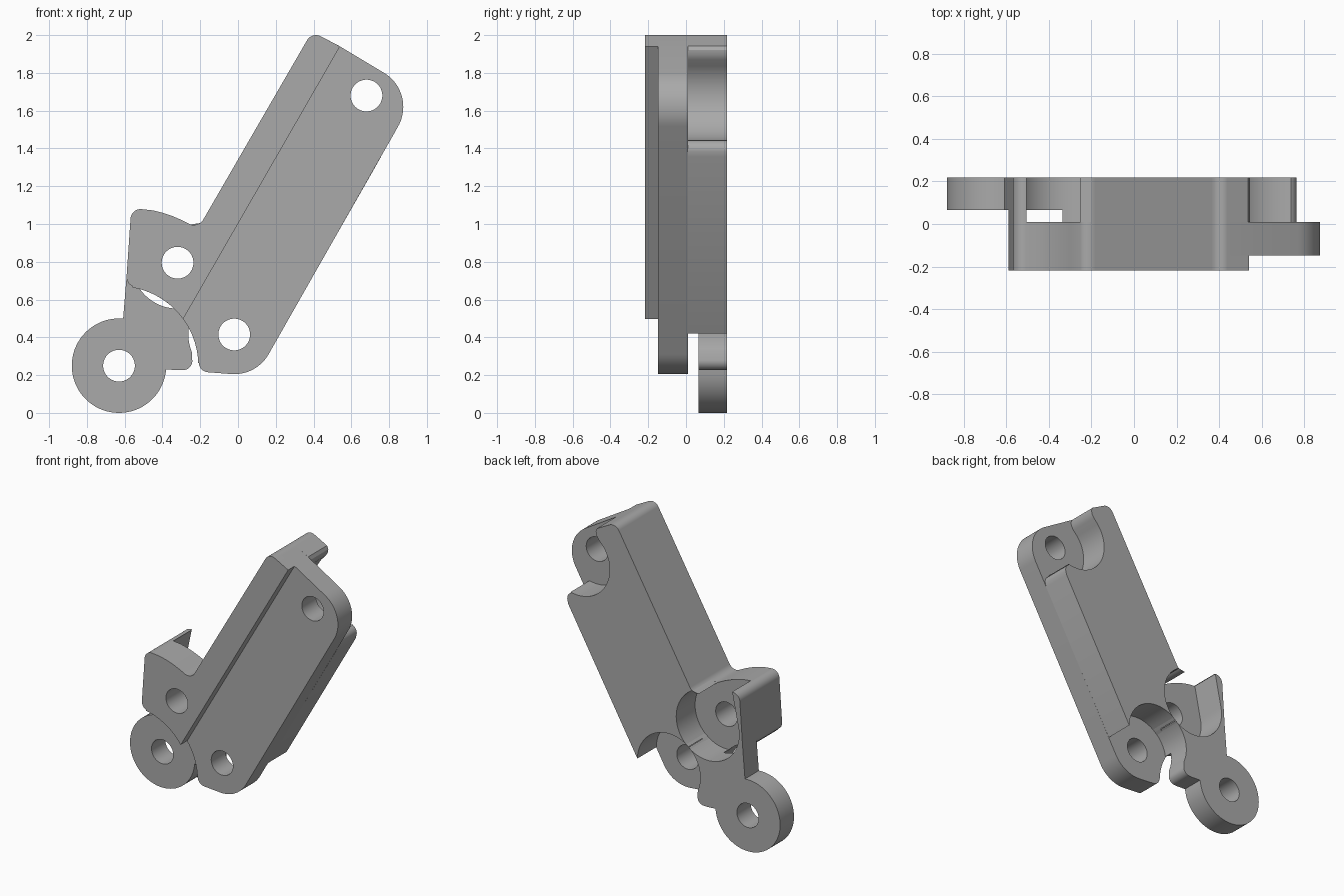
import bpy, bmesh
from math import cos, sin, radians

if "Cube" in bpy.data.objects:
    bpy.data.objects.remove(bpy.data.objects["Cube"], do_unlink=True)

grey = bpy.data.materials.new("plain grey")
grey.use_nodes = True
colour = (0.4, 0.4, 0.4, 1)
grey.diffuse_color = colour
grey.node_tree.nodes["Principled BSDF"].inputs["Base Color"].default_value = colour

# Pivot centres in (x, z)
RING, HOOK, LOW, TOP = (-0.63, 0.25), (-0.32, 0.795), (-0.02, 0.415), (0.68, 1.68)
HOLE, POCKET, SWEEP = 0.084, 0.243, 0.42


def arc(c, r, a, b):
    n = max(3, int(abs(b - a) / 5))
    angles = [radians(a + (b - a) * i / n) for i in range(n + 1)]
    return [(c[0] + r * cos(t), c[1] + r * sin(t)) for t in angles]


def hole(c):
    return arc(c, HOLE, 0, 355)


def plate(name, y0, y1, outline, *holes):
    """Fill an outline with holes and give it depth from y0 to y1."""
    cu = bpy.data.curves.new(name, 'CURVE')
    cu.dimensions, cu.fill_mode = '2D', 'BOTH'
    cu.extrude = (y1 - y0) / 2
    for pts in (outline, *holes):
        s = cu.splines.new('POLY')
        s.points.add(len(pts) - 1)
        for p, (x, z) in zip(s.points, pts):
            p.co = (x, z, 0, 1)
        s.use_cyclic_u = True
    ob = bpy.data.objects.new(name, cu)
    bpy.context.collection.objects.link(ob)
    ob.rotation_euler.x = radians(90)
    ob.location.y = (y0 + y1) / 2
    bpy.ops.object.select_all(action='DESELECT')
    ob.select_set(True)
    bpy.context.view_layer.objects.active = ob
    bpy.ops.object.convert(target='MESH')
    ob = bpy.context.object
    bm = bmesh.new()
    bm.from_mesh(ob.data)
    bmesh.ops.remove_doubles(bm, verts=bm.verts, dist=0.0005)
    bmesh.ops.recalc_face_normals(bm, faces=bm.faces)
    bm.to_mesh(ob.data)
    bm.free()
    ob.data.materials.clear()
    ob.data.materials.append(grey)
    bpy.ops.object.shade_smooth_by_angle(angle=radians(30))
    return ob


# Shared stretches of outline
arm_left = arc((0.413, 1.945), 0.055, 60, 150) + arc((-0.235, 1.055), 0.06, -30, -105)
hook_top = [(-0.3, 1.022), (-0.35, 1.043), (-0.4, 1.06), (-0.45, 1.072)]
corner = arc((-0.515, 1.025), 0.054, 80, 176)
hook_foot = arc((-0.535, 0.72), 0.055, 180, 245)
hook_edge = arm_left + hook_top + corner + hook_foot

# Front plates: raised left rib and the full arm behind it
plate("raised_rib", -0.218, -0.147,
      [(0.54, 1.94)] + hook_edge + arc(RING, SWEEP, 80, 36), hole(HOOK))
plate("arm_plate", -0.147, 0.01,
      arc((0.665, 1.62), 0.21, -30, 60) + [(0.54, 1.94)] + hook_edge
      + arc(RING, SWEEP, 80, 1) + arc((-0.155, 0.268), 0.053, 185, 262)
      + arc(LOW, 0.21, 265, 330),
      hole(HOOK), hole(LOW), hole(TOP))

# Thick back of the arm, with round pockets around the pivots
plate("arm_back", 0.01, 0.218,
      arc(HOOK, POCKET, 60, -51.7) + arc(LOW, POCKET, 128.3, 1)
      + [(0.757, 1.355)] + arc((0.715, 1.394), 0.05, -10, 70)
      + arc(TOP, POCKET, -76, -220)
      + [(0.525, 1.87), (0.541, 1.895), (0.545, 1.92), (0.535, 1.943)] + arm_left)

# Short spacers joining the link to the front plate
wall_tip = arc(HOOK, POCKET, 214, 167) + [(-0.51, 1.078)]
plate("wall_spacer", 0.01, 0.065,
      wall_tip + corner + hook_foot + arc(RING, SWEEP, 80, 75))
plate("neck_spacer", 0.01, 0.065,
      arc(HOOK, POCKET, -94, -51.7) + arc(LOW, POCKET, 128.3, 170.5)
      + arc(RING, SWEEP, 29, 45))

# Ring link with its upright wall
plate("ring_link", 0.065, 0.218,
      arc(HOOK, POCKET, -52.5, -193) + [(-0.51, 1.078)] + corner
      + [(-0.59, 0.72)] + arc(RING, 0.25, 85, 350)
      + [(-0.38, 0.23), (-0.31, 0.226)] + arc((-0.29, 0.275), 0.048, 270, 370)
      + arc(LOW, POCKET, 203, 129), hole(RING))
